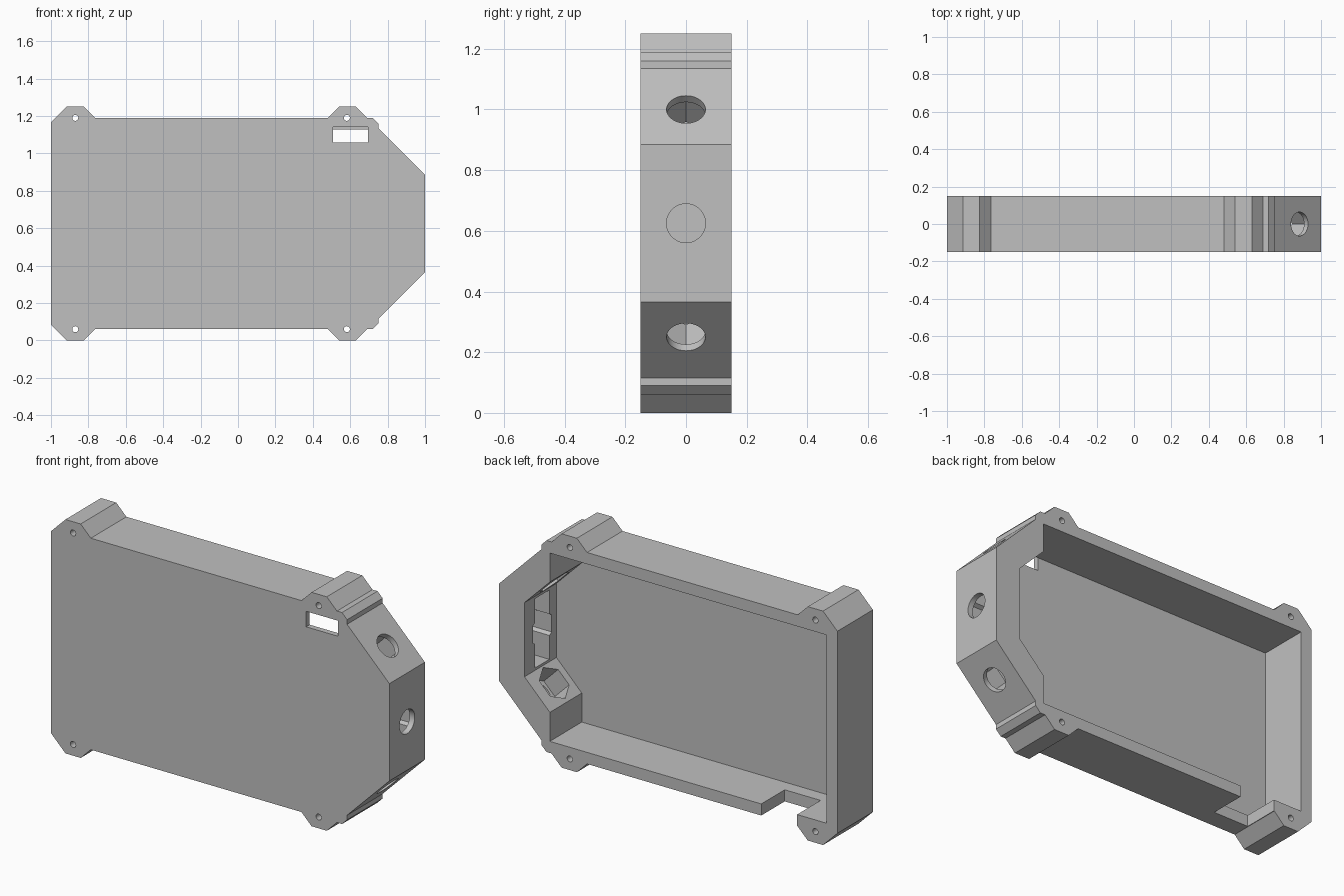
import bpy, bmesh, math
from mathutils import Vector

MID = 0.625      # height of the symmetry plane
Y = Vector((0, 1, 0))

cube = bpy.data.objects.get("Cube")
if cube:
    bpy.data.objects.remove(cube, do_unlink=True)

mat = bpy.data.materials.new("light grey plastic")
mat.use_nodes = True
grey = (0.53, 0.53, 0.53, 1)
mat.diffuse_color = grey
mat.node_tree.nodes["Principled BSDF"].inputs["Base Color"].default_value = grey


def loft(name, ring, offset):
    """Solid made by sweeping a closed ring of points along an offset."""
    bm = bmesh.new()
    face = bm.faces.new([bm.verts.new(p) for p in ring])
    out = bmesh.ops.extrude_face_region(bm, geom=[face])
    bmesh.ops.translate(bm, vec=offset,
                        verts=[v for v in out["geom"] if isinstance(v, bmesh.types.BMVert)])
    bmesh.ops.recalc_face_normals(bm, faces=bm.faces)
    mesh = bpy.data.meshes.new(name)
    bm.to_mesh(mesh)
    bm.free()
    mesh.materials.append(mat)
    obj = bpy.data.objects.new(name, mesh)
    bpy.context.collection.objects.link(obj)
    return obj


def prism(name, profile, y0, y1):
    return loft(name, [Vector((x, y0, z)) for x, z in profile], Y * (y1 - y0))


def box(name, x0, x1, y0, y1, z0, z1):
    return prism(name, [(x0, z0), (x1, z0), (x1, z1), (x0, z1)], y0, y1)


def bore(name, centre, axis, radius, sides, start, end):
    """Round or hexagonal cutter along an axis, one corner in the xz plane."""
    axis = Vector(axis).normalized()
    side = Y if abs(axis.y) < 0.5 else Vector((1, 0, 0))
    up = axis.cross(side)
    ring = []
    for i in range(sides):
        a = math.tau * i / sides
        ring.append(Vector(centre) + axis * start + radius * (up * math.cos(a) + side * math.sin(a)))
    return loft(name, ring, axis * (end - start))


def mirrored(top):
    return top + [(x, 2 * MID - z) for x, z in reversed(top)]


# Enclosure body with four screw ears and a chamfered end
outer = mirrored([(-1, 1.165), (-0.915, 1.25), (-0.825, 1.25), (-0.765, 1.19),
                  (0.48, 1.19), (0.54, 1.25), (0.63, 1.25), (0.69, 1.19),
                  (0.72, 1.19), (0.75, 1.16), (0.75, 1.135), (1, 0.885)])
body = prism("enclosure_body", outer, -0.15, 0.15)

# Cavity open at the back
inner = mirrored([(-0.935, 1.128), (0.70, 1.128), (0.70, 0.973), (0.85, 0.823)])
cutters = [prism("cavity", inner, -0.12, 0.25)]

# Window in the front plate, notch in the lower wall, slot in the end wall
cutters += [box("window", 0.508, 0.695, -0.2, -0.119, 1.057, 1.14),
            box("cable_notch", -0.762, -0.55, -0.048, 0.25, 0.03, 0.2),
            box("end_slot", 0.8, 0.97, -0.06, 0.06, 0.44, 0.81)]

# Screw holes through the ears
for x in (-0.87, 0.582):
    for s in (-1, 1):
        cutters.append(bore("screw_hole", (x, -0.2, MID + s * 0.565), Y, 0.016, 24, 0, 0.4))

# Connector holes with hexagonal nut pockets behind them
for centre, axis in (((1, 0, MID), (-1, 0, 0)),
                     ((0.885, 0, MID + 0.375), (-1, 0, -1)),
                     ((0.885, 0, MID - 0.375), (-1, 0, 1))):
    cutters.append(bore("nut_pocket", centre, axis, 0.092, 6, 0.03, 0.19))
    cutters.append(bore("connector_hole", centre, axis, 0.064, 48, -0.05, 0.1))

# Cut everything out of the body
bpy.context.view_layer.objects.active = body
for cutter in cutters:
    cutter.hide_render = True
    mod = body.modifiers.new("cut", "BOOLEAN")
    mod.operation = "DIFFERENCE"
    mod.solver = "EXACT"
    mod.object = cutter
    bpy.ops.object.modifier_apply(modifier=mod.name)
    bpy.data.objects.remove(cutter, do_unlink=True)

# Smooth the bores, keep every other edge sharp
bpy.ops.object.select_all(action="DESELECT")
body.select_set(True)
bpy.ops.object.shade_smooth_by_angle(angle=math.radians(20))
